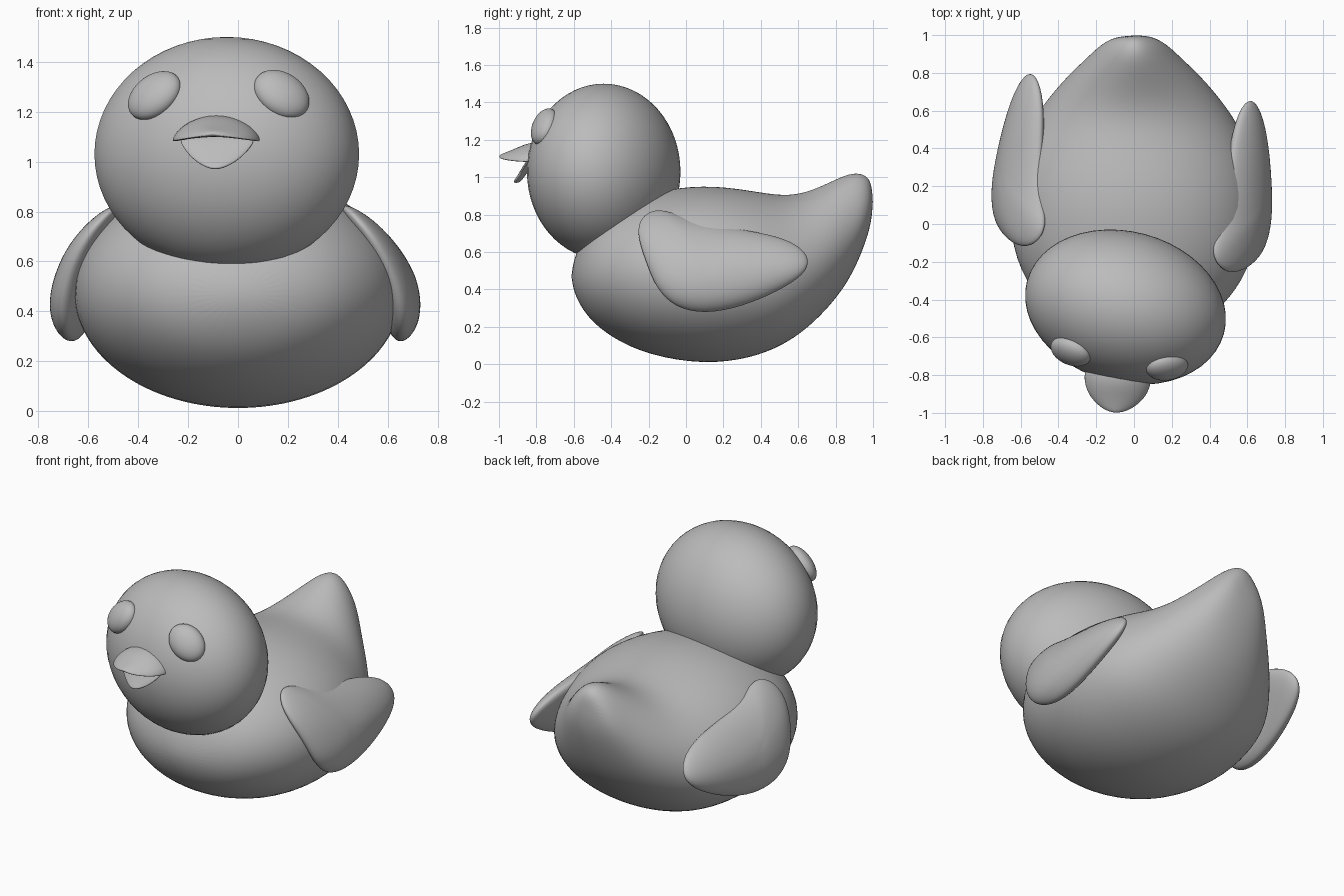
import bpy, bmesh
from math import sin, cos, pi, radians
from mathutils import Matrix, Vector

cube = bpy.data.objects.get("Cube")
if cube:
    bpy.data.objects.remove(cube, do_unlink=True)

grey = bpy.data.materials.new("plain grey")
grey.use_nodes = True
grey.diffuse_color = (0.5, 0.5, 0.5, 1)
grey.node_tree.nodes["Principled BSDF"].inputs["Base Color"].default_value = (0.5, 0.5, 0.5, 1)


def finish(bm, name, subdivide=0):
    """Turn a bmesh into a smooth, grey object."""
    bmesh.ops.recalc_face_normals(bm, faces=bm.faces)
    for face in bm.faces:
        face.smooth = True
    mesh = bpy.data.meshes.new(name)
    bm.to_mesh(mesh)
    bm.free()
    mesh.materials.append(grey)
    obj = bpy.data.objects.new(name, mesh)
    bpy.context.collection.objects.link(obj)
    if subdivide:
        mod = obj.modifiers.new("smooth", "SUBSURF")
        mod.levels = mod.render_levels = subdivide
    return obj


def loft(name, rings, start, end):
    """Skin equal-length rings and close both ends on a point."""
    bm = bmesh.new()
    loops = [[bm.verts.new(p) for p in ring] for ring in rings]
    n = len(loops[0])
    for a, b in zip(loops, loops[1:]):
        for i in range(n):
            j = (i + 1) % n
            bm.faces.new((a[i], a[j], b[j], b[i]))
    for loop, tip in ((loops[0], start), (loops[-1], end)):
        pole = bm.verts.new(tip)
        for i in range(n):
            bm.faces.new((loop[i], loop[(i + 1) % n], pole))
    return finish(bm, name, 2)


def ellipsoid(name, centre, radii, rotation):
    bm = bmesh.new()
    bmesh.ops.create_uvsphere(bm, u_segments=48, v_segments=32, radius=1)
    bm.transform(rotation.to_4x4() @ Matrix.Diagonal((*radii, 1)))
    obj = finish(bm, name)
    obj.location = centre
    return obj


def angles(n):
    return [2 * pi * i / n for i in range(n)]


def rot(degrees, axis):
    return Matrix.Rotation(radians(degrees), 3, axis)


# Body with upswept tail: y, bottom, top, half width
stations = [
    (-0.595, 0.37, 0.58, 0.17), (-0.53, 0.25, 0.72, 0.36),
    (-0.4, 0.14, 0.84, 0.51), (-0.2, 0.045, 0.925, 0.635),
    (0.1, -0.005, 0.965, 0.675), (0.35, 0.03, 0.93, 0.63),
    (0.52, 0.1, 0.9, 0.555), (0.65, 0.19, 0.92, 0.46),
    (0.78, 0.32, 0.98, 0.345), (0.88, 0.46, 1.025, 0.24),
    (0.95, 0.62, 1.02, 0.17), (0.99, 0.75, 0.98, 0.1),
]
rings = []
for y, low, high, w in stations:
    egg = 0.3 * max(0, min(1, (y - 0.3) / 0.5))
    rings.append([(w * cos(a) * (1 - egg * sin(a)), y,
                   (low + high) / 2 + (high - low) / 2 * sin(a)) for a in angles(32)])
loft("body", rings, (0, -0.615, 0.47), (0.02, 1.0, 0.87))

# Head, turned a little to one side
ellipsoid("head", (-0.045, -0.44, 1.03), (0.54, 0.4, 0.47), rot(-15, "Z"))

# Eyes
for name, centre, yaw, roll in (("right_eye", (-0.335, -0.675, 1.265), -33, -40),
                                ("left_eye", (0.175, -0.757, 1.27), 18, 40)):
    ellipsoid(name, centre, (0.12, 0.06, 0.095),
              rot(yaw, "Z") @ rot(-28, "X") @ rot(roll, "Y"))

# Upper bill: y, half width, rise; edges droop at the sides
rings = []
for y, w, rise in ((-0.76, 0.18, 0.08), (-0.84, 0.183, 0.077), (-0.91, 0.155, 0.045),
                   (-0.96, 0.105, 0.024), (-0.99, 0.055, 0.012)):
    ring = []
    for a in angles(16):
        lift = rise if sin(a) > 0 else 0.012
        ring.append((w * cos(a), y + 0.78, lift * sin(a) - 0.17 * w * cos(a) ** 2))
    rings.append(ring)
upper = loft("upper_bill", rings, (0, 0.03, 0), (0, -0.222, 0))
upper.location = (-0.083, -0.78, 1.112)
upper.rotation_euler.z = radians(-5)

# Lower bill, hanging open: z, half width, y
rings = []
for z, w, y in ((1.1, 0.16, -0.82), (1.065, 0.145, -0.845), (1.025, 0.112, -0.87),
                (0.995, 0.075, -0.89), (0.975, 0.035, -0.905)):
    rings.append([(w * cos(a), y + 0.85 + 0.02 * sin(a), z - 1.04) for a in angles(16)])
lower = loft("lower_bill", rings, (0, 0.04, 0.07), (0, -0.06, -0.072))
lower.location = (-0.085, -0.85, 1.04)
lower.rotation_euler.z = radians(-5)

# Wings: side outline (y, z), puffed out and curved over the body
outline = [Vector(p) for p in (
    (-0.19, 0.83), (-0.26, 0.77), (-0.26, 0.67), (-0.21, 0.53), (-0.16, 0.4), (-0.06, 0.3),
    (0.1, 0.265), (0.3, 0.305), (0.5, 0.39), (0.64, 0.48), (0.67, 0.56), (0.61, 0.64),
    (0.45, 0.7), (0.2, 0.735), (0.0, 0.78), (-0.1, 0.825))]
middle = Vector((0.13, 0.54))
pivot = Vector((0.63, 0.2, 0.53))


def wing(name, side, shift, yaw):
    def point(flat, puff):
        z = flat.y - 0.5
        x = 0.635 - 0.3 * z - z * z + puff
        p = Vector((x, flat.x, flat.y)) - pivot
        return (side * p.x, p.y, p.z)

    rings = []
    for degrees in (-75, -55, -35, -15, 0, 15, 35, 55, 75):
        phi = radians(degrees)
        rings.append([point(middle.lerp(p, cos(phi) ** 0.85), 0.09 * sin(phi)) for p in outline])
    obj = loft(name, rings, point(middle, -0.09), point(middle, 0.09))
    obj.location = (side * pivot.x, pivot.y + shift, pivot.z)
    obj.rotation_euler.z = radians(yaw)


wing("left_wing", 1, 0, 0)
wing("right_wing", -1, 0.15, -9)
